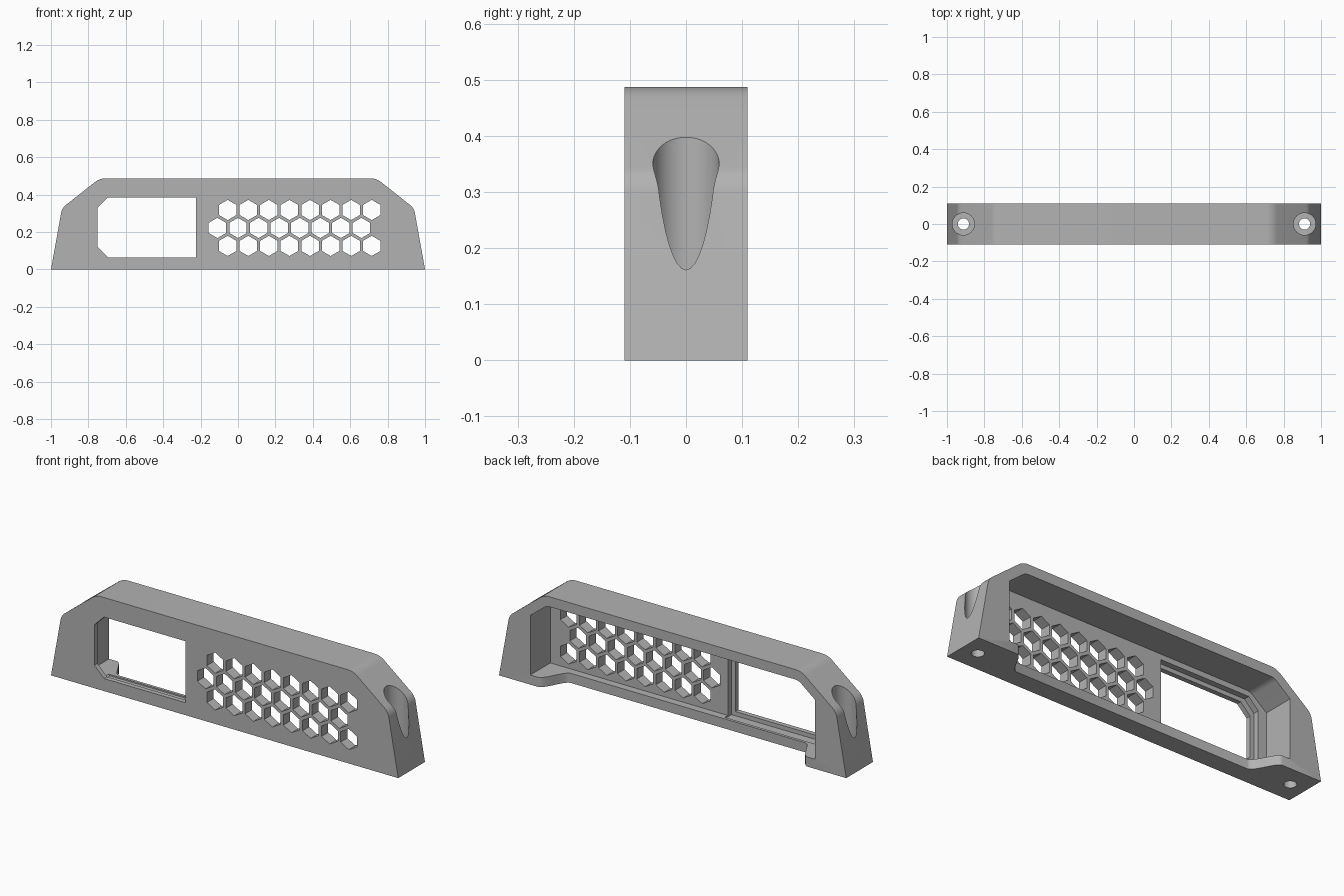
import bpy, bmesh, math
from mathutils import Vector, Matrix

cube = bpy.data.objects.get("Cube")
if cube:
    bpy.data.objects.remove(cube)

gray = bpy.data.materials.new("plain gray")
gray.use_nodes = True
color = (0.45, 0.45, 0.45, 1)
gray.diffuse_color = color
gray.node_tree.nodes["Principled BSDF"].inputs["Base Color"].default_value = color


def prism(bm, outline, axis, lo, hi):
    """Extrude a 2D outline along y (outline is x, z) or z (outline is x, y)."""
    place = (lambda p, d: (p[0], d, p[1])) if axis == "y" else (lambda p, d: (p[0], p[1], d))
    face = bm.faces.new([bm.verts.new(place(p, lo)) for p in outline])
    top = bmesh.ops.extrude_face_region(bm, geom=[face])["geom"]
    shift = Vector(place((0, 0), hi - lo))
    bmesh.ops.translate(bm, vec=shift, verts=[g for g in top if isinstance(g, bmesh.types.BMVert)])


def ngon(cx, cy, radius, sides, turn=0.0):
    return [(cx + radius * math.cos(turn + math.tau * i / sides),
             cy + radius * math.sin(turn + math.tau * i / sides)) for i in range(sides)]


def rounded(corners, steps=8):
    """Round each (x, y, radius) corner of a convex outline."""
    out = []
    for i, (x, y, r) in enumerate(corners):
        p = Vector((x, y))
        if not r:
            out.append(p)
            continue
        a = (Vector(corners[i - 1][:2]) - p).normalized()
        b = (Vector(corners[(i + 1) % len(corners)][:2]) - p).normalized()
        half = a.angle(b) / 2
        center = p + (a + b).normalized() * r / math.sin(half)
        start = p + a * r / math.tan(half) - center
        end = p + b * r / math.tan(half) - center
        sweep = start.angle_signed(end)
        for k in range(steps + 1):
            out.append(center + Matrix.Rotation(-sweep * k / steps, 2) @ start)
    return out


def mirrored(half):
    """Complete a right-half list of (x, y, radius) corners."""
    return half + [(-x, y, r) for x, y, r in reversed(half)]


def make(name, bm):
    bmesh.ops.recalc_face_normals(bm, faces=bm.faces)
    mesh = bpy.data.meshes.new(name)
    bm.to_mesh(mesh)
    bm.free()
    obj = bpy.data.objects.new(name, mesh)
    bpy.context.collection.objects.link(obj)
    mesh.materials.append(gray)
    return obj


# Outer body
bm = bmesh.new()
prism(bm, rounded(mirrored([(1, 0, 0), (0.941, 0.328, 0.07), (0.74, 0.487, 0.09)])),
      "y", -0.11, 0.11)
body = make("housing", bm)


def cut(name, *prisms):
    bm = bmesh.new()
    for p in prisms:
        prism(bm, *p)
    cutter = make(name, bm)
    cutter.hide_render = True
    mod = body.modifiers.new(name, "BOOLEAN")
    mod.operation = "DIFFERENCE"
    mod.solver = "EXACT"
    mod.object = cutter
    bpy.context.view_layer.objects.active = body
    bpy.ops.object.modifier_apply(modifier=name)
    bpy.data.objects.remove(cutter)


# Cavity open at the back
cut("cavity", (rounded(mirrored([(0.82, 0.05, 0), (0.82, 0.36, 0), (0.725, 0.435, 0.06)])),
               "y", -0.055, 0.3))

# Floor notch with S-shaped ends
ease = [(0.775 - 0.1 * t, 0.11 - 0.125 * t * t * (3 - 2 * t)) for t in [i / 12 for i in range(13)]]
half = [(0.775, 0.3)] + ease
cut("floor_notch", (half + [(-x, y) for x, y in reversed(half)], "z", -0.1, 0.08))


# Display window and the wider recess behind it
def window(grow):
    left, right, low, high = -0.75 - grow, -0.225 + grow, 0.065 - grow, 0.385 + grow
    c = 0.055
    return [(right, low), (right, high), (left + c, high), (left, high - c),
            (left, low + c), (left + c, low)]


cut("window", (window(0), "y", -0.3, 0.0))
cut("window_recess", (window(0.022), "y", -0.085, -0.03))

# Honeycomb vent
cells = [(ngon(-0.055 - 0.055 * (row == 1) + 0.11 * i, 0.126 + 0.096 * row, 0.054, 6, math.pi / 6),
          "y", -0.3, 0.0) for row in range(3) for i in range(8)]
cut("vent_holes", *cells)

# Screw holes with deep counterbores
for side in (-1, 1):
    cut("counterbore", (ngon(side * 0.912, 0, 0.059, 48), "z", 0.1, 0.8))
    cut("screw_hole", (ngon(side * 0.912, 0, 0.03, 32), "z", -0.2, 0.3))

# Smooth the rounded surfaces only
bpy.ops.object.select_all(action="DESELECT")
body.select_set(True)
bpy.context.view_layer.objects.active = body
bpy.ops.object.shade_smooth_by_angle(angle=math.radians(25))
